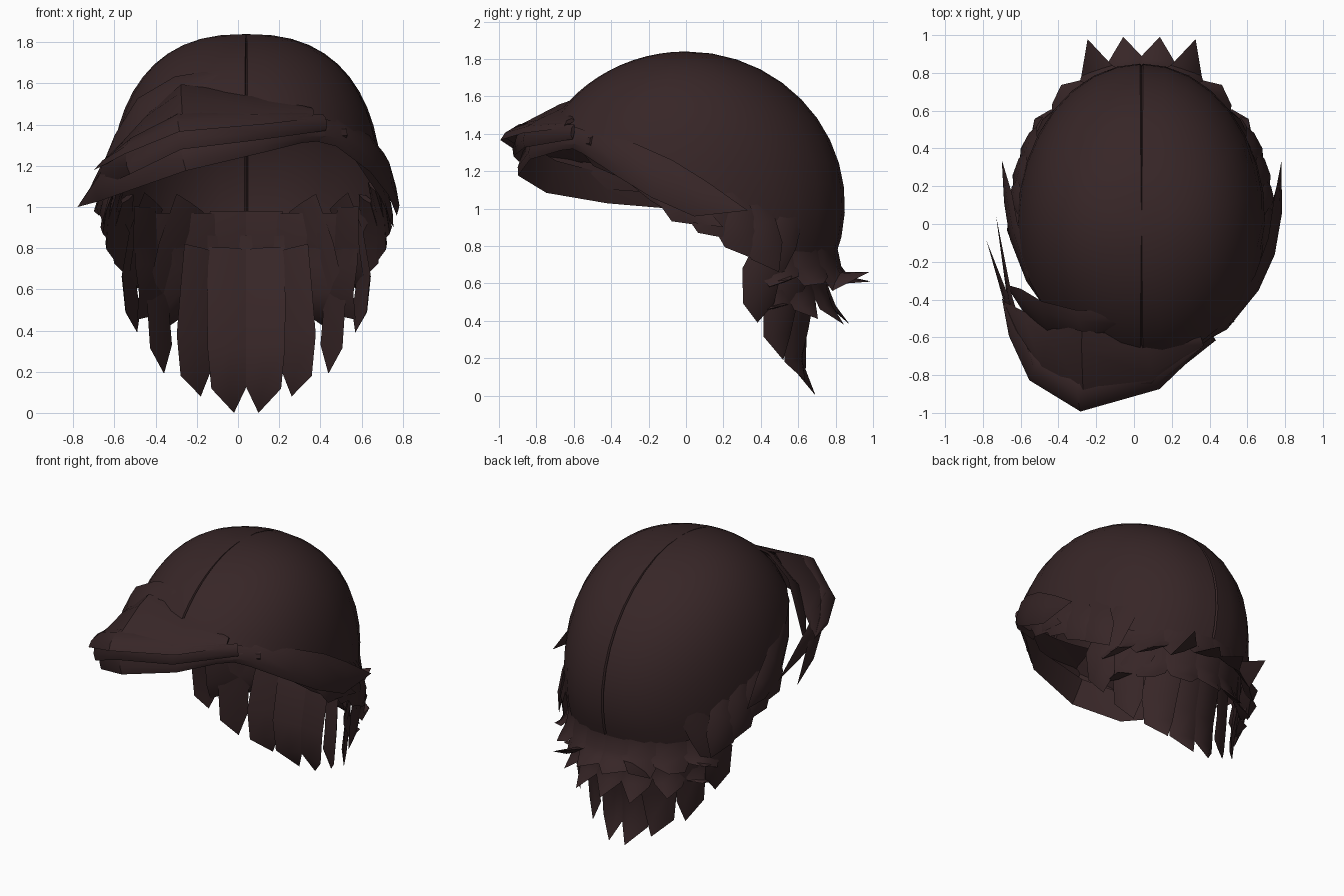
import bpy, bmesh, math
from mathutils import Vector

CX, CZ, RX, RY, RZ = 0.04, 1.02, 0.66, 0.85, 0.82

hair = bpy.data.materials.new("dark_brown_hair")
hair.diffuse_color = (0.038, 0.019, 0.02, 1)


def interp(table, v):
    for (a, p), (b, q) in zip(table, table[1:]):
        if v <= b:
            return p + (q - p) * max(0, (v - a) / (b - a))
    return table[-1][1]


def finish(bm, name, angle):
    bmesh.ops.recalc_face_normals(bm, faces=bm.faces)
    me = bpy.data.meshes.new(name)
    bm.to_mesh(me)
    bm.free()
    ob = bpy.data.objects.new(name, me)
    bpy.context.collection.objects.link(ob)
    me.materials.append(hair)
    bpy.ops.object.select_all(action='DESELECT')
    ob.select_set(True)
    bpy.context.view_layer.objects.active = ob
    bpy.ops.object.shade_smooth_by_angle(angle=math.radians(angle))


def on_head(a, s, z, sx=None):
    """Point at azimuth a (0 = back), s times the head ellipse, height z."""
    return Vector((CX + RX * (sx or s) * math.sin(a), RY * s * math.cos(a), z))


SECTION = [(-1, 0), (-0.5, 0.85), (0.5, 0.85), (1, 0), (0, -0.3)]


def lock(bm, pts, widths, thick=0.025, normal=None):
    """Pointed leaf-shaped lock swept along pts."""
    pts = [Vector(p) for p in pts]
    rings = []
    for i, p in enumerate(pts[:-1]):
        t = (pts[i + 1] - pts[max(i - 1, 0)]).normalized()
        n = Vector(normal) if normal else Vector(((p.x - CX) / RX ** 2, p.y / RY ** 2, 0.25))
        n = (n - t * n.dot(t)).normalized()
        side = t.cross(n)
        rings.append([bm.verts.new(p + side * u * widths[i] / 2 + n * v * thick)
                      for u, v in SECTION])
    tip = bm.verts.new(pts[-1])
    k = len(SECTION)
    bm.faces.new(rings[0])
    for r, q in zip(rings, rings[1:]):
        for j in range(k):
            bm.faces.new((r[j], r[(j + 1) % k], q[(j + 1) % k], q[j]))
    for j in range(k):
        bm.faces.new((rings[-1][j], rings[-1][(j + 1) % k], tip))


# Scalp cap: domed shell, squarer across than lengthwise, with a slanted hem and a parting
HEM = [(-0.85, 1.46), (-0.65, 1.43), (-0.36, 1.32), (-0.1, 1.2), (0.05, 1.07),
       (0.3, 0.98), (0.5, 0.8), (0.85, 0.72)]
half = [0, 0.012] + [math.pi * i / 16 for i in range(1, 16)] + [math.pi - 0.012]
angles = half + [a + math.pi for a in half]
ROWS = 12
bm = bmesh.new()
top = bm.verts.new((CX, 0, CZ + RZ))
cols = []
for a in angles:
    g = 0.988 if a in (0, math.pi) else 1.0
    low = math.asin((interp(HEM, RY * math.cos(a)) - CZ) / RZ)
    col = []
    for j in range(ROWS):
        f = low + (math.pi / 2 - low) * j / ROWS
        wide = (1 - abs(math.sin(f)) ** 2.45) ** (1 / 2.45)
        col.append(bm.verts.new(on_head(a, math.cos(f) * g, CZ + RZ * math.sin(f) * g, wide * g)))
    cols.append(col)
for c, d in zip(cols, cols[1:] + cols[:1]):
    for j in range(ROWS - 1):
        bm.faces.new((c[j], d[j], d[j + 1], c[j + 1]))
    bm.faces.new((c[-1], d[-1], top))
finish(bm, "scalp_cap", 40)

# Long locks at the nape: root, middle and tip azimuths, root and tip heights, scales
bm = bmesh.new()
for a0, am, a1, z0, z1, scales in [
        (0.15, 0.17, 0.11, 0.8, 0.0, (0.9, 0.79, 0.73, 0.73, 0.82)),
        (0.38, 0.5, 0.42, 0.8, 0.08, (0.9, 0.82, 0.79, 0.77, 0.82)),
        (0.45, 0.83, 0.78, 1.02, 0.19, (0.95, 0.92, 0.88, 0.85, 0.86)),
        (0.8, 1.07, 1.06, 1.03, 0.39, (0.95, 0.99, 0.98, 0.95, 0.92))]:
    for m in (-1, 1):
        pts = [on_head(m * a, s, z0 + (z1 - z0) * t)
               for a, s, t in zip((a0, (a0 + am) / 2, am, am, a1), scales,
                                  (0, 0.3, 0.6, 0.84, 1))]
        lock(bm, pts, (0.19, 0.22, 0.22, 0.18), 0.025)
finish(bm, "long_nape_locks", 35)

# Middle layer, flicking outwards
bm = bmesh.new()
for a, z1, s1 in [(0, 0.38, 1.03), (0.3, 0.38, 1.04), (0.62, 0.41, 1.02), (0.92, 0.48, 1.0)]:
    for m in ((-1, 1) if a else (1,)):
        pts = [on_head(m * a, s, z) for s, z in
               ((0.93, 0.86), (0.91, 0.72), (0.87, 0.58), (0.92, 0.47), (s1, z1))]
        lock(bm, pts, (0.2, 0.25, 0.25, 0.18), 0.025)
finish(bm, "middle_flick_locks", 35)

# Upper layer under the cap hem, with tips flicked to the rear
bm = bmesh.new()
for a, z0, z1, s1 in [(0.125, 0.98, 0.61, 1.175), (0.36, 0.97, 0.66, 1.23),
                      (0.64, 0.97, 0.6, 1.08), (0.92, 1.0, 0.62, 1.08)]:
    for m in (-1, 1):
        pts = [on_head(m * a, s, z) for s, z in
               ((0.94, z0), (0.92, 0.8), (0.95, 0.68), (1.02, 0.61), (s1, z1))]
        lock(bm, pts, (0.2, 0.26, 0.27, 0.2), 0.025)
finish(bm, "upper_flick_locks", 35)

# Overlapping short locks behind and over the ears
bm = bmesh.new()
for a, z0, z1 in [(1.08, 1.04, 0.66), (1.25, 1.1, 0.73), (1.42, 1.13, 0.84), (1.58, 1.18, 0.91)]:
    for m in (-1, 1):
        pts = [on_head(m * (a - d), s, z0 + (z1 - z0) * t) for d, s, t in
               ((-0.08, 0.95, 0), (-0.04, 1.01, 0.35), (0.02, 1.04, 0.7), (0.1, 1.05, 1))]
        lock(bm, pts, (0.16, 0.24, 0.21), 0.025)
finish(bm, "ear_locks", 35)

# Side locks running back from the fringe
bm = bmesh.new()
lock(bm, [(0.25, -0.66, 1.4), (0.48, -0.53, 1.36), (0.64, -0.32, 1.26), (0.72, -0.13, 1.16),
          (0.755, 0.08, 1.05), (0.78, 0.33, 0.99)], (0.1, 0.14, 0.2, 0.23, 0.2), 0.025)
lock(bm, [(0.56, -0.42, 1.28), (0.69, -0.15, 1.1), (0.73, 0.03, 0.99), (0.755, 0.2, 0.9)],
     (0.08, 0.14, 0.14), 0.02)
lock(bm, [(-0.42, -0.47, 1.37), (-0.55, -0.27, 1.25), (-0.63, -0.05, 1.12),
          (-0.66, 0.13, 1.03), (-0.70, 0.34, 0.98)], (0.14, 0.2, 0.22, 0.16), 0.025)
finish(bm, "side_locks", 35)

# Fringe: layered locks swept forwards and across to the left
bm = bmesh.new()
lock(bm, [(0.52, -0.5, 1.36), (0.3, -0.66, 1.36), (0.1, -0.82, 1.33), (-0.27, -0.87, 1.26),
          (-0.52, -0.72, 1.17), (-0.67, -0.4, 1.1), (-0.78, -0.09, 1.0)],
     (0.06, 0.1, 0.14, 0.18, 0.18, 0.15), 0.02)
lock(bm, [(0.42, -0.6, 1.41), (0.1, -0.85, 1.39), (-0.29, -0.9, 1.35), (-0.53, -0.77, 1.24),
          (-0.65, -0.4, 1.17), (-0.73, 0.04, 1.07)], (0.08, 0.13, 0.15, 0.17, 0.14), 0.02)
lock(bm, [(0.35, -0.63, 1.44), (0.1, -0.8, 1.44), (-0.29, -0.92, 1.41), (-0.52, -0.77, 1.3),
          (-0.63, -0.57, 1.22), (-0.70, -0.39, 1.18)], (0.06, 0.18, 0.17, 0.16, 0.09),
     0.025, (-0.2, -0.5, 0.8))
# broad sheet bridging the cap and the fringe
lock(bm, [(0.36, -0.62, 1.46), (0.08, -0.72, 1.49), (-0.27, -0.77, 1.49), (-0.46, -0.68, 1.38),
          (-0.58, -0.55, 1.27), (-0.69, -0.41, 1.19)], (0.06, 0.32, 0.46, 0.36, 0.18),
     0.02, (-0.25, -0.45, 0.85))
lock(bm, [(-0.1, -0.5, 1.64), (-0.27, -0.55, 1.57), (-0.46, -0.51, 1.45), (-0.58, -0.42, 1.29),
          (-0.68, -0.32, 1.15)], (0.1, 0.24, 0.26, 0.2), 0.02, (-0.5, -0.6, 0.6))
finish(bm, "swept_fringe", 35)
